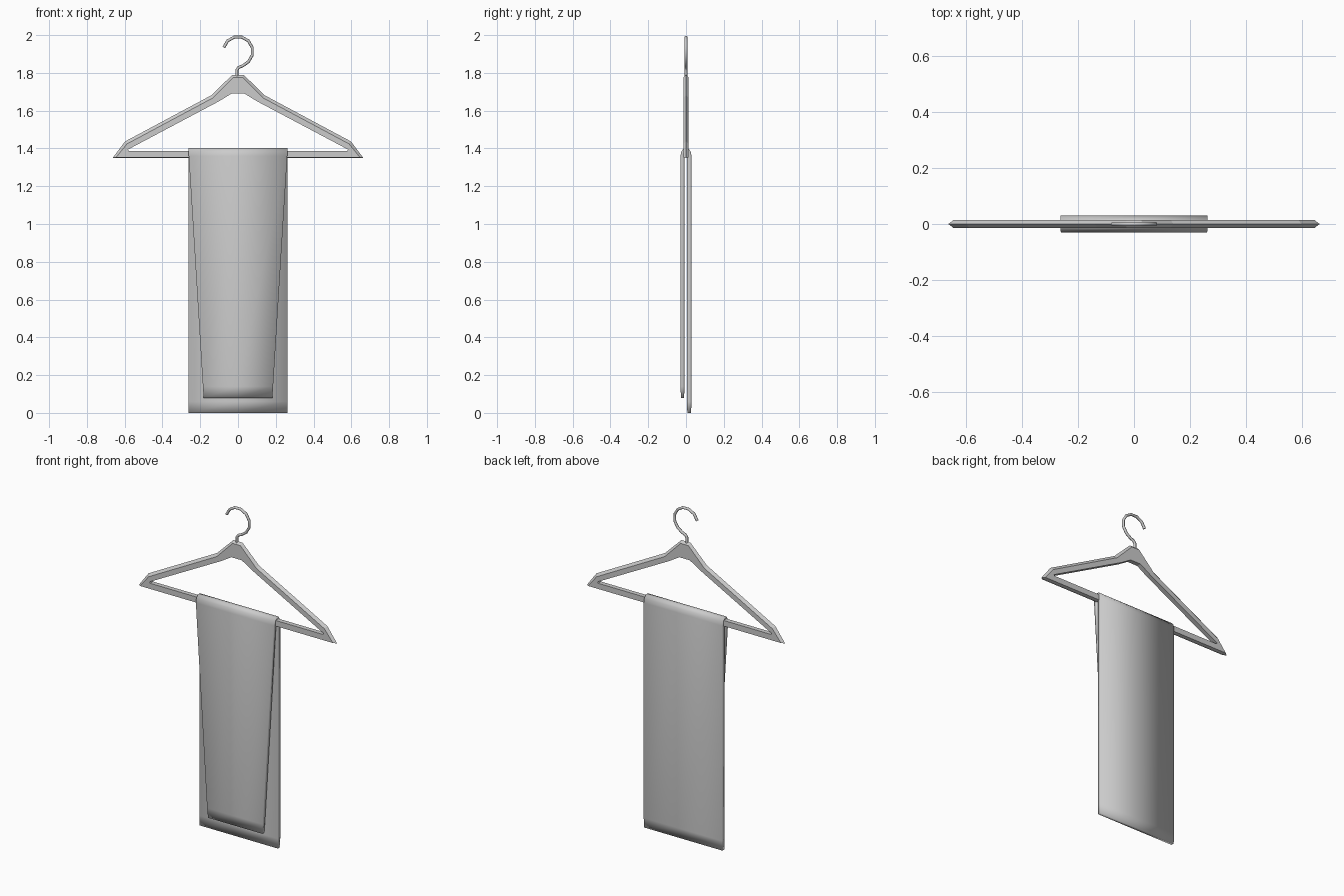
import bpy, bmesh, math

if "Cube" in bpy.data.objects:
    bpy.data.objects.remove(bpy.data.objects["Cube"], do_unlink=True)

# One plain grey for every part
grey = bpy.data.materials.new("light_grey")
grey.use_nodes = True
colour = (0.6, 0.6, 0.6, 1)
grey.diffuse_color = colour
grey.node_tree.nodes["Principled BSDF"].inputs["Base Color"].default_value = colour


def sweep(name, rings, closed, smooth):
    """Join matching closed cross-sections into one solid."""
    bm = bmesh.new()
    vs = [[bm.verts.new(p) for p in ring] for ring in rings]
    n = len(rings[0])
    for i in range(len(vs) if closed else len(vs) - 1):
        a, b = vs[i], vs[(i + 1) % len(vs)]
        for j in range(n):
            k = (j + 1) % n
            bm.faces.new((a[j], a[k], b[k], b[j]))
    if not closed:
        half = n // 2
        for ring in (vs[0], vs[-1]):
            for j in range(half - 1):
                bm.faces.new((ring[j], ring[j + 1], ring[n - 2 - j], ring[n - 1 - j]))
    bmesh.ops.recalc_face_normals(bm, faces=bm.faces)
    mesh = bpy.data.meshes.new(name)
    bm.to_mesh(mesh)
    bm.free()
    for p in mesh.polygons:
        p.use_smooth = smooth
    mesh.materials.append(grey)
    ob = bpy.data.objects.new(name, mesh)
    bpy.context.collection.objects.link(ob)
    return ob


# Hanger frame: outer ridge, bevelled face edge and inner opening, right half
T = 0.014
half_frame = [  # ridge, face edge, opening (x, z)
    ((0.030, 1.790), (0.026, 1.776), (0.035, 1.690)),
    ((0.140, 1.682), (0.132, 1.668), (0.100, 1.650)),
    ((0.598, 1.437), (0.588, 1.424), (0.583, 1.394)),
    ((0.663, 1.350), (0.645, 1.353), (0.578, 1.387)),
]
mirrored = [tuple((-x, z) for x, z in s) for s in reversed(half_frame)]
rings = []
for (rx, rz), (fx, fz), (ix, iz) in half_frame + mirrored:
    rings.append([(rx, 0, rz), (fx, -T, fz), (ix, -T, iz), (ix, T, iz), (fx, T, fz)])
sweep("hanger_frame", rings, True, False)

# Wire hook: neck, then an open circle
curve = bpy.data.curves.new("hook", "CURVE")
curve.dimensions = "3D"
curve.bevel_depth = 0.008
curve.bevel_resolution = 2
curve.use_fill_caps = True
path = [(-0.006, 1.77), (-0.006, 1.815), (0.002, 1.828), (0.026, 1.838)]
path += [(0.078 * math.cos(math.radians(a)), 1.914 + 0.078 * math.sin(math.radians(a)))
         for a in range(-45, 166, 30)]
spline = curve.splines.new("POLY")
spline.points.add(len(path) - 1)
for p, (x, z) in zip(spline.points, path):
    p.co = (x, 0, z, 1)
spline.use_smooth = True
curve.materials.append(grey)
bpy.context.collection.objects.link(bpy.data.objects.new("hook", curve))

# Cloth folded over the bar: side profile, outer line then inner line back
outer = [(-0.026, 0.08), (-0.030, 0.14), (-0.030, 1.36), (-0.024, 1.385), (-0.010, 1.402),
         (0.010, 1.402), (0.024, 1.385), (0.030, 1.36), (0.030, 0.06), (0.026, 0.0)]
inner = [(-0.010, 0.08), (-0.008, 0.14), (-0.008, 1.36), (-0.007, 1.375), (-0.004, 1.385),
         (0.004, 1.385), (0.006, 1.375), (0.006, 1.36), (0.005, 0.06), (0.007, 0.0)]
profile = outer + inner[::-1]


def half_width(y, z):
    # the front flap tapers towards its hem
    if y < -0.005 and z < 1.38:
        return 0.262 - 0.08 * (1.38 - z) / 1.30
    return 0.262


rings = [[(s * half_width(y, z), y, z) for y, z in profile] for s in (-1, 0, 1)]
sweep("folded_cloth", rings, False, True)
